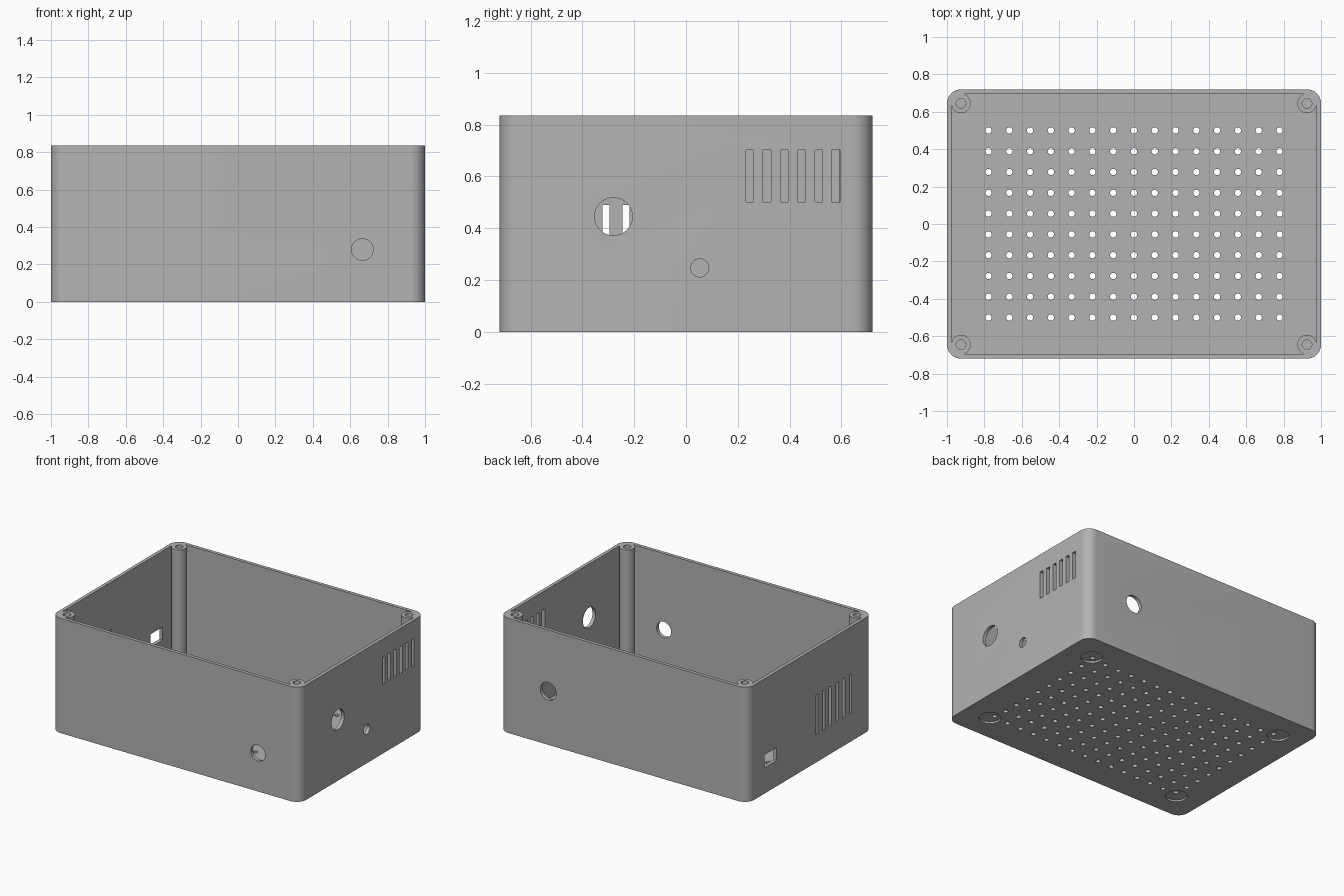
import bpy, bmesh, math
from mathutils import Matrix, Vector

if "Cube" in bpy.data.objects:
    bpy.data.objects.remove(bpy.data.objects["Cube"], do_unlink=True)

HX, HY, H = 1.0, 0.72, 0.835      # half width, half depth, height
WALL, FLOOR, CORNER = 0.025, 0.03, 0.075
BX, BY = HX - CORNER, HY - CORNER  # corner post centres
CORNERS = [(sx, sy) for sx in (-1, 1) for sy in (-1, 1)]

plastic = bpy.data.materials.new("grey plastic")
GREY = (0.45, 0.45, 0.45, 1)
plastic.use_nodes = True
plastic.diffuse_color = GREY
plastic.node_tree.nodes["Principled BSDF"].inputs["Base Color"].default_value = GREY


def make_object(name, bm):
    bmesh.ops.recalc_face_normals(bm, faces=bm.faces)
    mesh = bpy.data.meshes.new(name)
    bm.to_mesh(mesh)
    bm.free()
    mesh.materials.append(plastic)
    obj = bpy.data.objects.new(name, mesh)
    bpy.context.collection.objects.link(obj)
    return obj


def rounded_block(name, hx, hy, r, z0, z1, steps=10):
    bm = bmesh.new()
    ring = []
    for q, (sx, sy) in enumerate([(1, 1), (-1, 1), (-1, -1), (1, -1)]):
        for i in range(steps + 1):
            a = (q + i / steps) * math.pi / 2
            ring.append(bm.verts.new((sx * (hx - r) + r * math.cos(a),
                                      sy * (hy - r) + r * math.sin(a), z0)))
    base = bm.faces.new(ring)
    top = bmesh.ops.extrude_face_region(bm, geom=[base])["geom"]
    bmesh.ops.translate(bm, vec=(0, 0, z1 - z0),
                        verts=[v for v in top if isinstance(v, bmesh.types.BMVert)])
    return make_object(name, bm)


def add_cylinder(bm, centre, r, length, axis="Z", sides=32):
    turn = Vector((axis == "X", axis == "Y", axis == "Z")).to_track_quat("Z", "Y")
    bmesh.ops.create_cone(bm, cap_ends=True, segments=sides, radius1=r, radius2=r, depth=length,
                          matrix=Matrix.Translation(centre) @ turn.to_matrix().to_4x4())


def add_box(bm, centre, size):
    bmesh.ops.create_cube(bm, size=1, matrix=Matrix.Translation(centre)
                          @ Matrix.Diagonal((*size, 1)))


def combine(target, tool, operation):
    mod = target.modifiers.new(operation, "BOOLEAN")
    mod.operation, mod.object, mod.solver = operation, tool, "EXACT"
    bpy.context.view_layer.objects.active = target
    bpy.ops.object.modifier_apply(modifier=mod.name)
    bpy.data.objects.remove(tool, do_unlink=True)


# Open shell with rounded vertical corners
case = rounded_block("enclosure", HX, HY, CORNER, 0, H)
cavity = rounded_block("cavity", HX - WALL, HY - WALL, CORNER - WALL, FLOOR, H + 0.1)
combine(case, cavity, "DIFFERENCE")

# Screw posts in the corners
bm = bmesh.new()
for sx, sy in CORNERS:
    add_cylinder(bm, (sx * BX, sy * BY, (H + 0.01) / 2), 0.052, H - 0.01)
combine(case, make_object("screw_posts", bm), "UNION")

bm = bmesh.new()
# Screw holes
for sx, sy in CORNERS:
    add_cylinder(bm, (sx * BX, sy * BY, H), 0.026, 0.7, sides=24)
# Floor ventilation grid
for i in range(15):
    for j in range(10):
        add_cylinder(bm, ((i - 7) / 9, (j - 4.5) / 9, 0), 0.017, 0.2, sides=16)
# Round openings in the front, back and right-hand walls
add_cylinder(bm, (0.665, -HY, 0.28), 0.058, 0.2, "Y")
add_cylinder(bm, (0.605, HY, 0.39), 0.064, 0.2, "Y")
add_cylinder(bm, (HX, -0.28, 0.445), 0.073, 0.2, "X")
add_cylinder(bm, (HX, 0.053, 0.247), 0.035, 0.2, "X")
# Vent slots on both ends
for i in range(6):
    add_box(bm, (HX, 0.246 + i * 0.0667, 0.602), (0.2, 0.03, 0.2))
    add_box(bm, (-HX, -0.078 - i * 0.077, 0.345), (0.2, 0.027, 0.29))
# Rectangular port
add_box(bm, (-HX, 0.455, 0.235), (0.2, 0.138, 0.095))
combine(case, make_object("openings", bm), "DIFFERENCE")

# Shallow foot recesses underneath
bm = bmesh.new()
for sx, sy in CORNERS:
    add_cylinder(bm, (sx * 0.8, sy * 0.52, 0), 0.072, 0.026)
combine(case, make_object("foot_recesses", bm), "DIFFERENCE")

# Smooth the curves, keep edges sharp
bpy.ops.object.select_all(action="DESELECT")
case.select_set(True)
bpy.context.view_layer.objects.active = case
bpy.ops.object.shade_smooth_by_angle(angle=math.radians(30))
